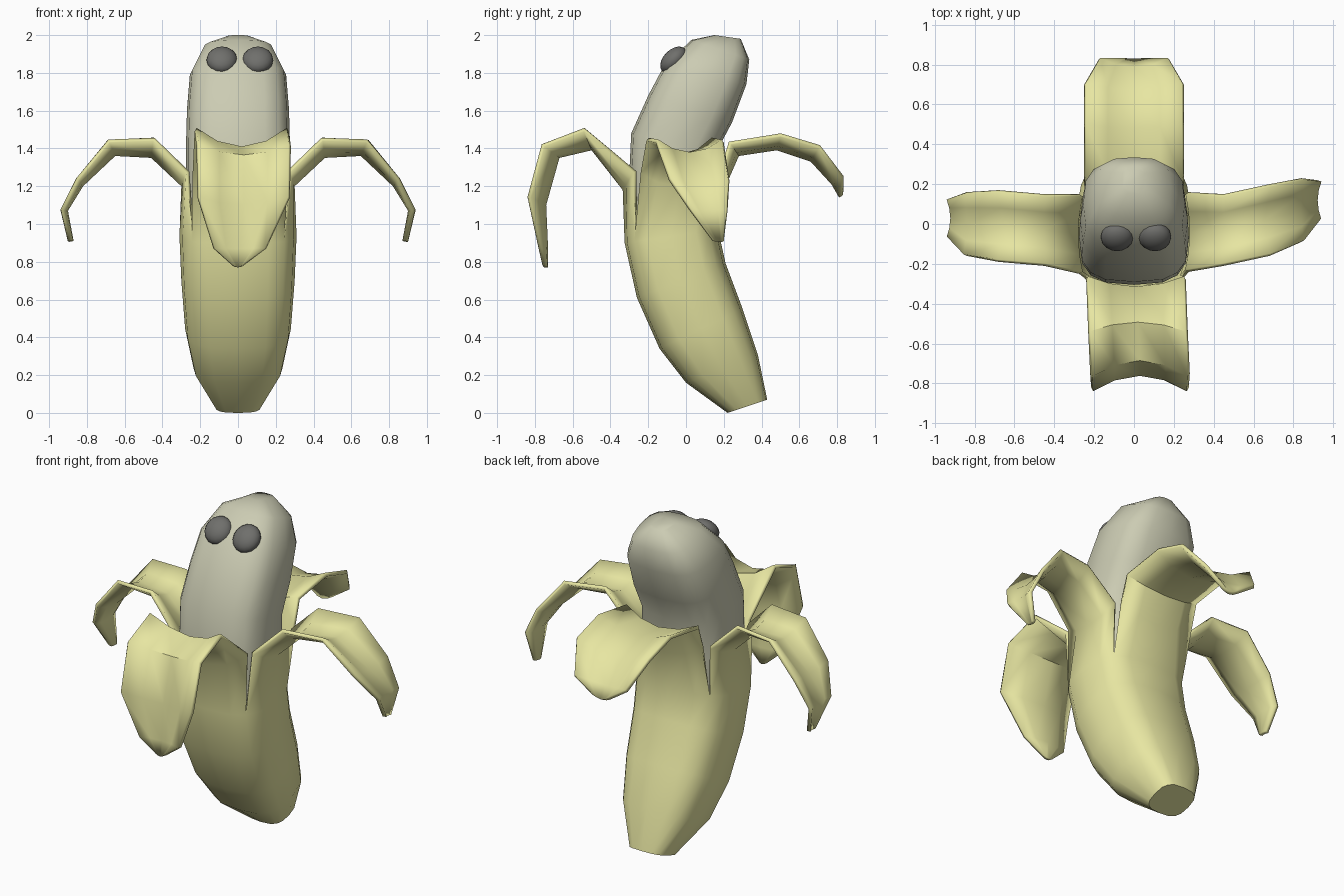
import bpy, bmesh, math
from mathutils import Vector, Matrix

if "Cube" in bpy.data.objects:
    bpy.data.objects.remove(bpy.data.objects["Cube"])

SIDES = 16


def material(name, rgb):
    m = bpy.data.materials.new(name)
    m.diffuse_color = (*rgb, 1)
    m.use_nodes = True
    m.node_tree.nodes["Principled BSDF"].inputs["Base Color"].default_value = m.diffuse_color
    return m


def ring(bm, front_y, front_z, back_y, back_z, w):
    # rounded-square section between a front point and a back point
    c = Vector((0, (front_y + back_y) / 2, (front_z + back_z) / 2))
    half = Vector((0, (back_y - front_y) / 2, (back_z - front_z) / 2))
    verts = []
    for k in range(SIDES):
        t = math.radians(-135 + 360 * k / SIDES)
        sx = math.copysign(abs(math.cos(t)) ** 0.67, math.cos(t))
        sy = math.copysign(abs(math.sin(t)) ** 0.67, math.sin(t))
        verts.append(bm.verts.new(c + half * sy + Vector((w * sx, 0, 0))))
    return verts


def bridge(bm, a, b, closed=True):
    n = len(a)
    for k in range(n if closed else n - 1):
        j = (k + 1) % n
        bm.faces.new((a[k], a[j], b[j], b[k]))


def loft(bm, profile):
    rings = [ring(bm, *p) for p in profile]
    for a, b in zip(rings, rings[1:]):
        bridge(bm, a, b)
    bm.faces.new(rings[0][::-1])
    return rings[-1]


def finish(bm, name, mat, angle=45, thickness=0):
    me = bpy.data.meshes.new(name)
    bm.to_mesh(me)
    bm.free()
    ob = bpy.data.objects.new(name, me)
    bpy.context.collection.objects.link(ob)
    me.materials.append(mat)
    if thickness:
        s = ob.modifiers.new("thickness", 'SOLIDIFY')
        s.thickness = thickness
        s.offset = -1
    bpy.ops.object.select_all(action='DESELECT')
    ob.select_set(True)
    bpy.context.view_layer.objects.active = ob
    bpy.ops.object.shade_smooth_by_angle(angle=math.radians(angle))
    return ob


def petal(bm, start, out, rows):
    # rows: midline (out, z), edge (out, z), sideways shift, half width
    out = Vector((*out, 0))
    side = Vector((-out.y, out.x, 0))
    prev = start
    for mo, mz, eo, ez, shift, w in rows:
        cur = []
        for u in (-1, -0.55, 0, 0.55, 1):
            q = u * u
            p = out * (mo + (eo - mo) * q) + side * (shift + u * w)
            p.z = mz + (ez - mz) * q
            cur.append(bm.verts.new(p))
        bridge(bm, prev, cur, closed=False)
        prev = cur


yellow = material("peel_yellow", (0.80, 0.79, 0.36))
cream = material("flesh_cream", (0.60, 0.60, 0.45))
dark = material("eye_dark", (0.16, 0.16, 0.15))

# peel: closed lower body that splits into four folded strips
bm = bmesh.new()
top = loft(bm, [
    (0.22, 0.0, 0.43, 0.07, 0.12),
    (0.0, 0.16, 0.38, 0.31, 0.235),
    (-0.14, 0.34, 0.30, 0.55, 0.28),
    (-0.26, 0.61, 0.21, 0.79, 0.30),
    (-0.325, 0.90, 0.17, 0.97, 0.31)])
top.append(top[0])

front = [(.335, 1.18, .28, 1.27, .01, .25), (.50, 1.39, .54, 1.49, .02, .25),
         (.67, 1.35, .75, 1.41, .03, .25), (.74, 1.10, .82, 1.14, .03, .245),
         (.73, .87, .76, .87, .01, .14), (.73, .77, .74, .78, 0, .03)]
back = [(.21, 1.20, .20, 1.28, 0, .25), (.28, 1.36, .24, 1.42, 0, .25),
        (.48, 1.39, .50, 1.46, 0, .25), (.66, 1.33, .70, 1.40, 0, .25),
        (.77, 1.21, .82, 1.24, 0, .18), (.81, 1.14, .82, 1.16, 0, .06)]
arm = [(.30, 1.20, .275, 1.27), (.46, 1.35, .45, 1.44), (.65, 1.36, .68, 1.43),
       (.82, 1.20, .84, 1.23), (.90, 1.07, .92, 1.07), (.87, .91, .88, .91)]
arm_w = [.20, .18, .18, .16, .10, .03]
right_shift = [-.04, -.03, .02, .07, .12, .17]
left_shift = [.05, .03, .01, 0, -.03, -.06]
right = [a + (s, w) for a, s, w in zip(arm, right_shift, arm_w)]
left = [a + (s, w) for a, s, w in zip(arm, left_shift, arm_w)]

for i, (out, rows) in enumerate([((0, -1), front), ((1, 0), right),
                                 ((0, 1), back), ((-1, 0), left)]):
    petal(bm, top[4 * i:4 * i + 5], out, rows)
finish(bm, "peel", yellow, 50, 0.022)

# fruit flesh inside the peel
bm = bmesh.new()
end = loft(bm, [
    (-0.29, 0.85, 0.13, 0.95, 0.27),
    (-0.305, 1.17, 0.16, 1.17, 0.275),
    (-0.29, 1.48, 0.16, 1.38, 0.275),
    (-0.20, 1.68, 0.245, 1.54, 0.27),
    (-0.115, 1.84, 0.32, 1.74, 0.255),
    (0.03, 1.975, 0.335, 1.87, 0.185),
    (0.15, 2.0, 0.29, 1.98, 0.06)])
bm.faces.new(end)
finish(bm, "flesh", cream, 60)

# pair of flattened eyes lying on the sloping top
for name, x in (("eye_left", -0.085), ("eye_right", 0.105)):
    bm = bmesh.new()
    m = (Matrix.Translation((x, -0.065, 1.868))
         @ Matrix.Rotation(math.radians(45), 4, 'X')
         @ Matrix.Diagonal((0.082, 0.085, 0.055, 1)))
    bmesh.ops.create_uvsphere(bm, u_segments=16, v_segments=10, radius=1, matrix=m)
    finish(bm, name, dark, 60)
